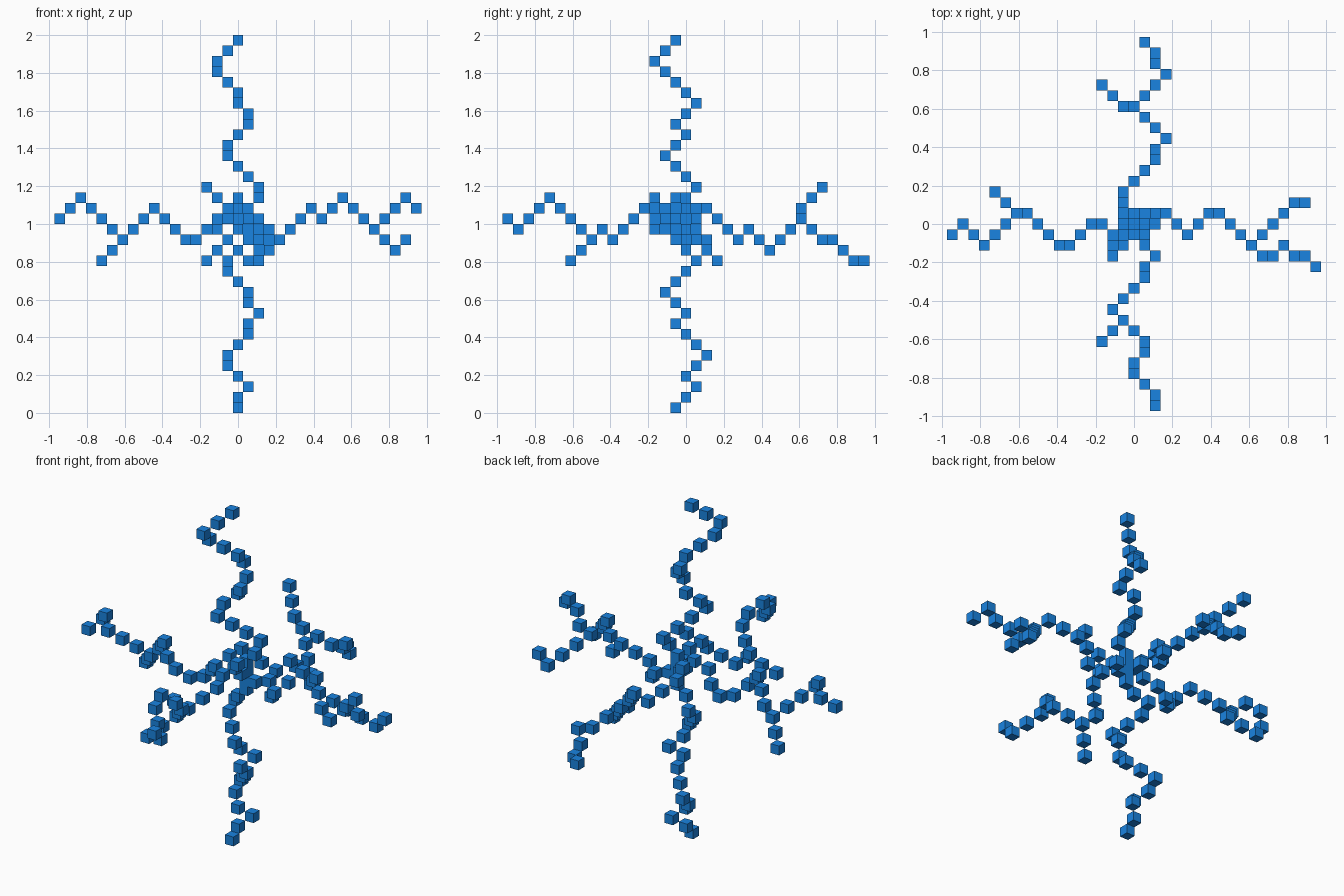
import bpy, bmesh
from mathutils import Matrix, Vector

if "Cube" in bpy.data.objects:
    bpy.data.objects.remove(bpy.data.objects["Cube"])

S = 2 / 36  # cube edge length

mat = bpy.data.materials.new("blue")
mat.diffuse_color = (0.01, 0.23, 0.75, 1)
mat.use_nodes = True
mat.node_tree.nodes["Principled BSDF"].inputs["Base Color"].default_value = mat.diffuse_color


def cubes(name, cells):
    """One object made of unit grid cubes at (x, y, level)."""
    bm = bmesh.new()
    for x, y, k in cells:
        pos = Vector((x * S, y * S, (k + 0.5) * S))
        bmesh.ops.create_cube(bm, size=S, matrix=Matrix.Translation(pos))
    me = bpy.data.meshes.new(name)
    bm.to_mesh(me)
    bm.free()
    me.materials.append(mat)
    bpy.context.collection.objects.link(bpy.data.objects.new(name, me))


def arm(name, axis, start, step, u, v):
    """Zigzag arm: one cube per step along an axis, u and v are the sideways positions."""
    cells = []
    for n, (a, b) in enumerate(zip(u, v)):
        c = [a, b]
        c.insert(axis, start + step * n)
        cells.append(c)
    cubes(name, cells)


# Central column
cubes("core", [(1, 0, k) for k in range(16, 20)] + [(0, 0, 18)])

# Right arm and its fork
arm("right_arm", 0, 2, 1,
    [0, 1, 0, -1, 0, 1, 1, 0, -1, -2, -3, -3, -2, -3, -3, -4],
    [17, 17, 16, 17, 18, 19, 18, 19, 20, 19, 18, 17, 18, 19, 20, 19])
arm("right_branch", 0, 12, 1, [-1, 0, 1, 2, 2], [18, 17, 16, 15, 16])

# Left arm and its fork
arm("left_arm", 0, -1, -1,
    [0, -1, 0, 0, -1, -2, -2, -1, 0, 1, 1, 0, -1, -2, -1, 0, -1],
    [19, 18, 17, 16, 16, 17, 18, 19, 18, 17, 16, 17, 18, 19, 20, 19, 18])
arm("left_branch", 0, -12, -1, [2, 3], [15, 14])

# Back arm and its fork
arm("back_arm", 1, 1, 1,
    [0, -1, -1, 0, 1, 2, 2, 3, 2, 1, 0, 1, 2, 3, 2, 2, 1],
    [18, 19, 18, 17, 16, 17, 16, 15, 16, 17, 18, 17, 16, 16, 15, 14, 14])
arm("back_branch", 1, 11, 1, [-1, -2, -3], [19, 20, 21])

# Front arm and its fork
arm("front_arm", 1, -1, -1,
    [1, 1, 2, 1, 1, 0, -1, -2, -1, 0, 1, 1, 0, 0, 1, 2, 2],
    [18, 19, 20, 19, 18, 17, 16, 17, 16, 17, 18, 19, 20, 19, 18, 17, 18])
arm("front_branch", 1, -10, -1, [-2, -3], [15, 14])

# Upper and lower arms
arm("upper_arm", 2, 20, 1,
    [2, 2, 1, 0, -1, -1, 0, 1, 1, 0, 0, -1, -2, -2, -1, 0],
    [0, 1, 0, -1, -2, -1, 0, -1, 0, 1, 0, -1, -2, -3, -2, -1])
arm("lower_arm", 2, 15, -1,
    [0, -1, -1, 0, 1, 1, 2, 1, 1, 0, -1, -1, 0, 1, 0, 0],
    [0, 1, 0, -1, -2, -1, 0, -1, 0, 1, 2, 1, 0, 1, 0, -1])
